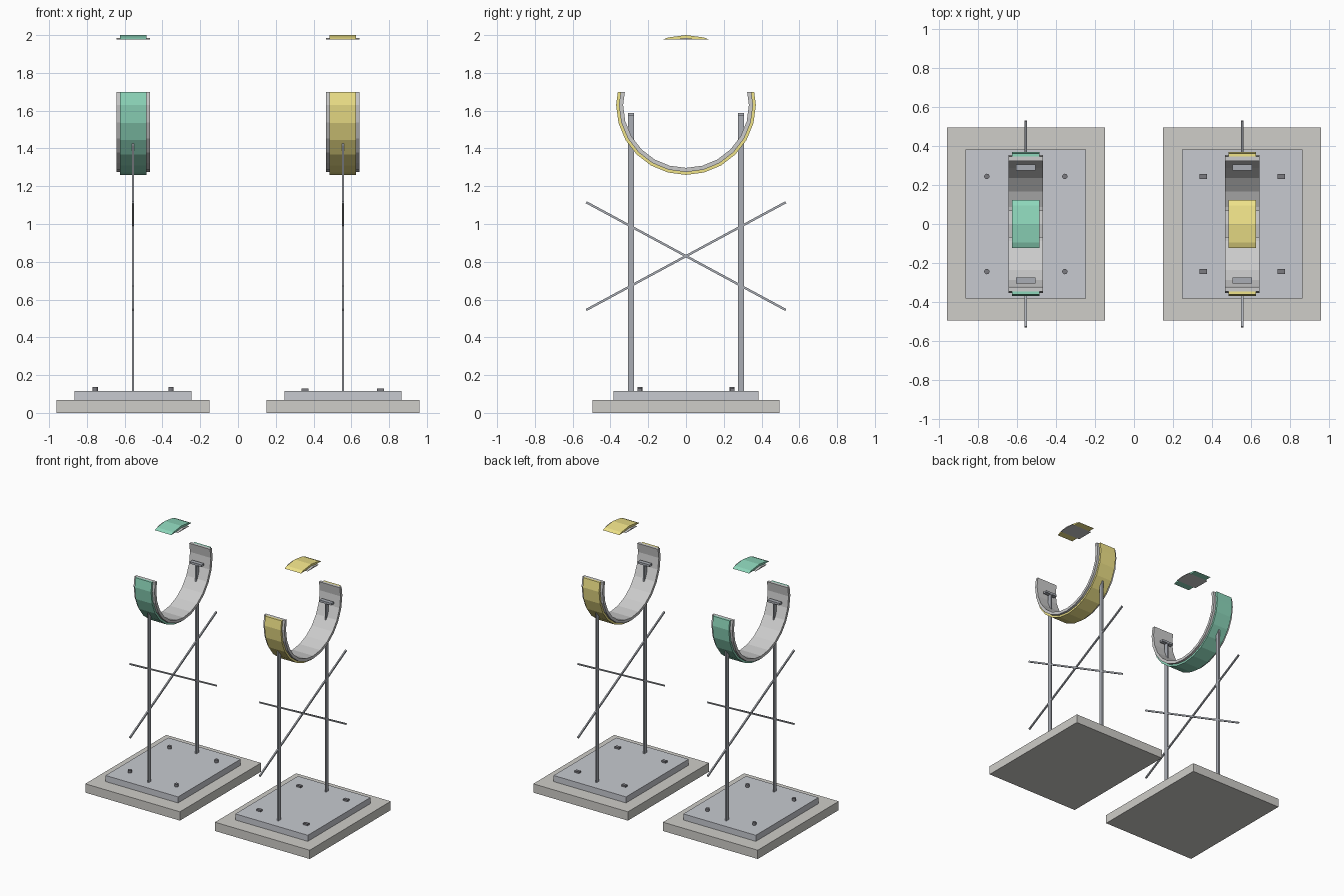
import bpy, bmesh
from math import cos, sin, tau, atan2, hypot

if "Cube" in bpy.data.objects:
    bpy.data.objects.remove(bpy.data.objects["Cube"])

CENTRE_Z = 1.63      # axis height of the rings
CUT_LOW, CUT_HIGH = 1.70, 1.976   # slice removed from each ring


def material(name, rgb):
    m = bpy.data.materials.new(name)
    m.diffuse_color = (*rgb, 1)
    m.use_nodes = True
    m.node_tree.nodes["Principled BSDF"].inputs["Base Color"].default_value = m.diffuse_color
    return m


CONCRETE = material("concrete", (0.62, 0.61, 0.58))
PLATE = material("plate_grey", (0.57, 0.59, 0.63))
STEEL = material("steel_grey", (0.40, 0.42, 0.46))
DARK = material("bolt_dark", (0.2, 0.2, 0.22))
LINER = material("liner_grey", (0.72, 0.73, 0.75))
GREEN = material("green", (0.27, 0.68, 0.50))
YELLOW = material("yellow", (0.87, 0.77, 0.25))


def finish(bm, name, mat):
    bmesh.ops.recalc_face_normals(bm, faces=bm.faces)
    me = bpy.data.meshes.new(name)
    bm.to_mesh(me)
    bm.free()
    me.materials.append(mat)
    ob = bpy.data.objects.new(name, me)
    bpy.context.collection.objects.link(ob)
    return ob


def box(name, loc, size, mat, tilt=0):
    bm = bmesh.new()
    bmesh.ops.create_cube(bm, size=1)
    bmesh.ops.scale(bm, vec=size, verts=bm.verts)
    ob = finish(bm, name, mat)
    ob.location = loc
    ob.rotation_euler.x = tilt
    return ob


def cylinder(name, loc, radius, depth, mat, sides=12):
    bm = bmesh.new()
    bmesh.ops.create_cone(bm, cap_ends=True, segments=sides, radius1=radius,
                          radius2=radius, depth=depth)
    finish(bm, name, mat).location = loc


def ring_part(name, x, r_in, r_out, width, mat, cut_z, keep_below, sides=24):
    """Faceted ring around the x axis, sliced flat at cut_z."""
    bm = bmesh.new()
    loops = []
    for i in range(sides):
        c, s = cos(tau * i / sides), sin(tau * i / sides)
        loops.append([bm.verts.new((x + dx, r * c, CENTRE_Z + r * s))
                      for r, dx in ((r_in, -width / 2), (r_out, -width / 2),
                                    (r_out, width / 2), (r_in, width / 2))])
    for i in range(sides):
        a, b = loops[i], loops[(i + 1) % sides]
        for k in range(4):
            n = (k + 1) % 4
            bm.faces.new((a[k], a[n], b[n], b[k]))
    bmesh.ops.bisect_plane(bm, geom=bm.verts[:] + bm.edges[:] + bm.faces[:],
                           plane_co=(0, 0, cut_z), plane_no=(0, 0, 1),
                           clear_outer=keep_below, clear_inner=not keep_below)
    bmesh.ops.holes_fill(bm, edges=[e for e in bm.edges if e.is_boundary], sides=0)
    finish(bm, name, mat)


def stand(side, x, colour, round_bolts):
    # footing and base plate
    box(side + "_footing", (x, 0, 0.034), (0.81, 0.99, 0.068), CONCRETE)
    box(side + "_base_plate", (x, 0, 0.0915), (0.62, 0.765, 0.047), PLATE)
    # bolts: round on one stand, square on the other
    for i, (sx, sy) in enumerate(((-1, -1), (1, -1), (1, 1), (-1, 1))):
        px, py = x + sx * 0.2, sy * 0.244
        name = f"{side}_bolt_{i + 1}"
        if round_bolts:
            cylinder(name, (px, py, 0.125), 0.014, 0.022, DARK)
        else:
            box(name, (px, py, 0.121), (0.037, 0.024, 0.014), DARK)
    # posts with cap plates
    for label, y in (("front", -0.291), ("back", 0.291)):
        box(f"{side}_{label}_post", (x, y, 0.845), (0.011, 0.031, 1.46), STEEL)
        box(f"{side}_{label}_post_cap", (x, y, 1.579), (0.1, 0.031, 0.016), STEEL)
    # crossed braces
    for label, s in (("rising", 1), ("falling", -1)):
        box(f"{side}_{label}_brace", (x, 0, 0.83), (0.011, 2 * hypot(0.528, 0.285), 0.012),
            STEEL, s * atan2(0.285, 0.528))
    # cradle and cap, each a grey liner with a coloured band
    for label, cut, below in (("cradle", CUT_LOW, True), ("cap", CUT_HIGH, False)):
        ring_part(f"{side}_{label}_liner", x, 0.333, 0.355, 0.178, LINER, cut, below)
        ring_part(f"{side}_{label}_band", x, 0.355, 0.37, 0.14, colour, cut, below)


stand("left", -0.555, GREEN, True)
stand("right", 0.555, YELLOW, False)
